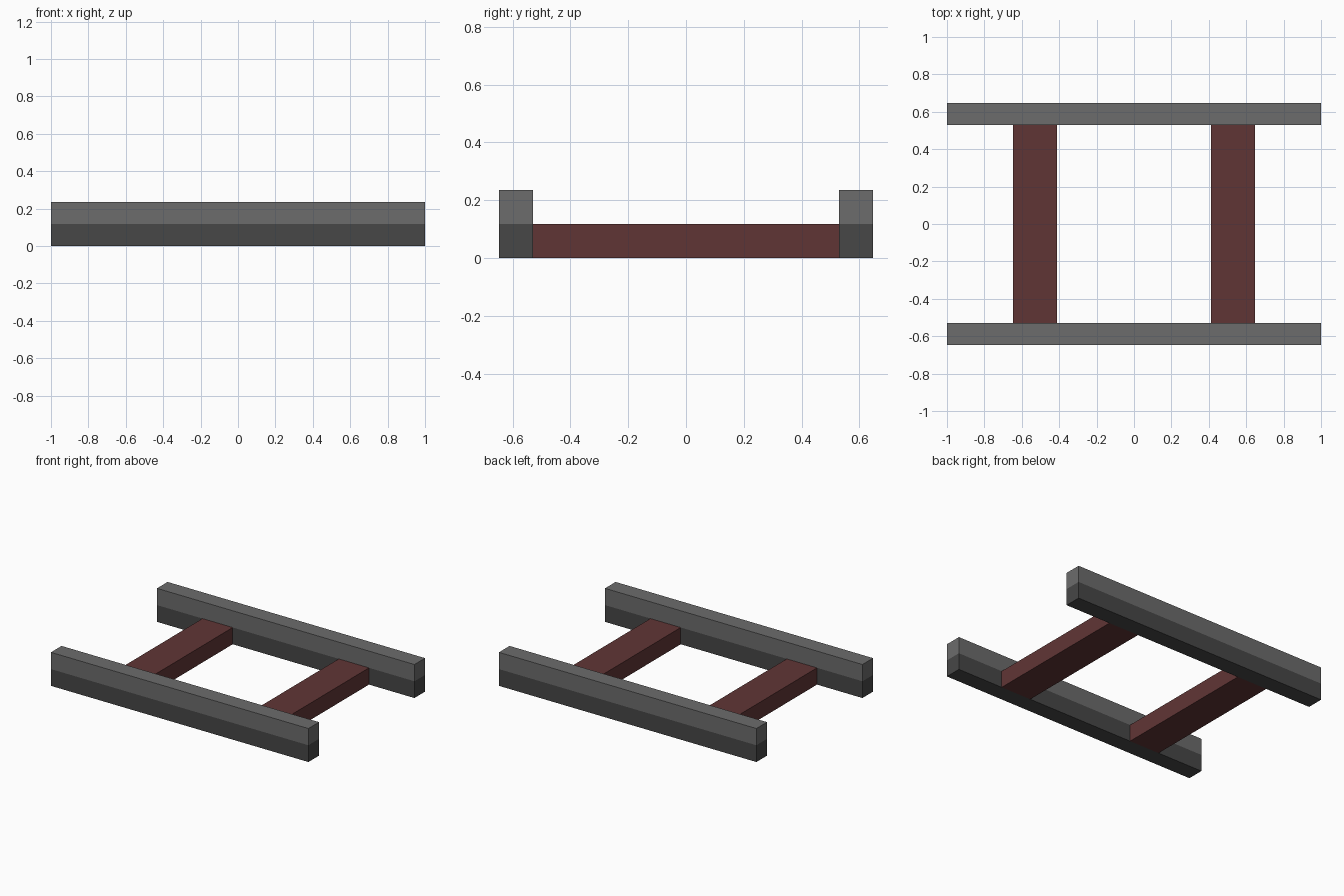
import bpy
import bmesh

cube = bpy.data.objects.get("Cube")
if cube:
    bpy.data.objects.remove(cube, do_unlink=True)

U = 1 / 17  # grid unit of the model


def material(name, rgb):
    m = bpy.data.materials.new(name)
    m.use_nodes = True
    m.diffuse_color = (*rgb, 1)
    m.node_tree.nodes["Principled BSDF"].inputs["Base Color"].default_value = (*rgb, 1)
    return m


light_grey = material("light grey", (0.150, 0.150, 0.150))
dark_grey = material("dark grey", (0.063, 0.063, 0.063))
brown = material("red brown", (0.118, 0.036, 0.036))


def box(name, low, high, mats, split=None):
    """Box between two corners; faces above the split height take the second material."""
    bm = bmesh.new()
    bmesh.ops.create_cube(bm, size=1)
    for v in bm.verts:
        v.co = [high[i] if v.co[i] > 0 else low[i] for i in range(3)]
    if split is not None:
        bmesh.ops.bisect_plane(bm, geom=bm.verts[:] + bm.edges[:] + bm.faces[:],
                               plane_co=(0, 0, split), plane_no=(0, 0, 1))
        for f in bm.faces:
            f.material_index = int(f.calc_center_median().z > split)
    mesh = bpy.data.meshes.new(name)
    bm.to_mesh(mesh)
    bm.free()
    for m in mats:
        mesh.materials.append(m)
    obj = bpy.data.objects.new(name, mesh)
    bpy.context.collection.objects.link(obj)
    return obj


# Long two-tone rails at front and back
for name, y in (("front_rail", -11 * U), ("back_rail", 9 * U)):
    box(name, (-1, y, 0), (1, y + 2 * U, 4 * U), (dark_grey, light_grey), split=2 * U)

# Low crossbeams joining the rails
for name, x in (("right_crossbeam", -11 * U), ("left_crossbeam", 7 * U)):
    box(name, (x, -9 * U, 0), (x + 4 * U, 9 * U, 2 * U), (brown,))
